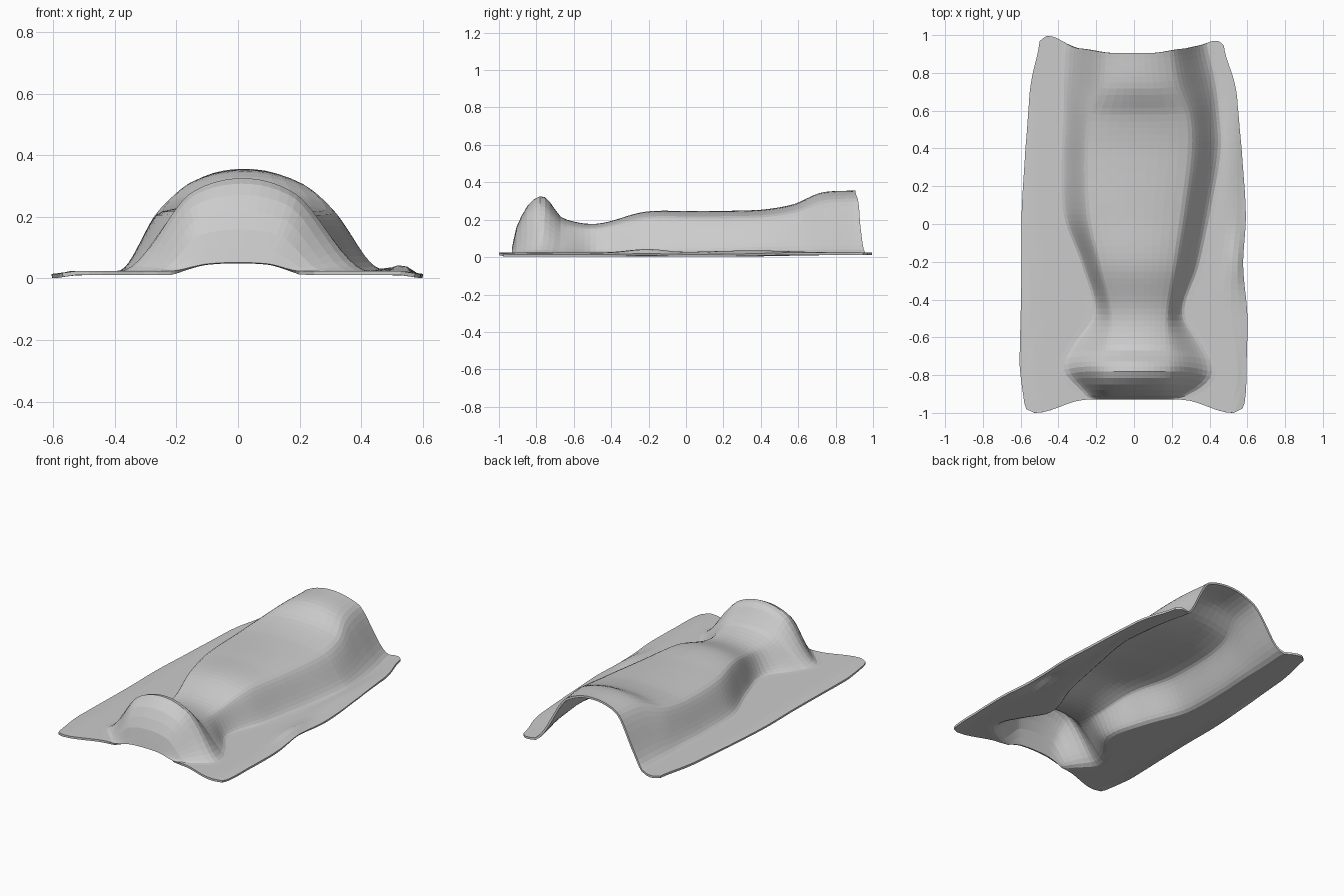
import bpy, bmesh, math

if "Cube" in bpy.data.objects:
    bpy.data.objects.remove(bpy.data.objects["Cube"])

# Cross-section stations along the length:
# y, hem left, base left, shoulder left, shoulder right, base right, hem right, crown height
STATIONS = [
    (-.93, -.570, -.22, -.09, .09, .20, .575, .052),
    (-.91, -.580, -.25, -.12, .13, .27, .585, .16),
    (-.85, -.590, -.30, -.14, .16, .35, .593, .275),
    (-.78, -.600, -.36, -.14, .17, .41, .595, .33),
    (-.73, -.605, -.37, -.13, .16, .41, .595, .30),
    (-.67, -.605, -.34, -.13, .17, .38, .598, .21),
    (-.48, -.600, -.21, -.12, .17, .26, .600, .178),
    (-.22, -.595, -.27, -.18, .21, .34, .578, .243),
    (.05, -.595, -.37, -.24, .25, .40, .592, .246),
    (.40, -.575, -.38, -.25, .29, .46, .570, .253),
    (.58, -.560, -.37, -.23, .28, .45, .553, .283),
    (.72, -.545, -.37, -.17, .22, .43, .535, .345),
    (.91, -.500, -.36, -.15, .19, .385, .475, .356),
]
FLAT = .024
SPANS = (8, 10, 10, 10, 8)   # columns: hem, slope, crown, slope, hem


def catmull(p0, p1, p2, p3, t):
    m1, m2 = (p2 - p0) / 2, (p3 - p1) / 2
    return ((2*t**3 - 3*t*t + 1) * p1 + (t**3 - 2*t*t + t) * m1
            + (3*t*t - 2*t**3) * p2 + (t**3 - t*t) * m2)


def smooth(t):
    t = max(0, min(1, t))
    return t * t * (3 - 2 * t)


def rows():
    n = len(STATIONS)
    for i in range(n - 1):
        q = [STATIONS[max(0, min(n - 1, i + k))] for k in (-1, 0, 1, 2)]
        steps = max(2, round((q[2][0] - q[1][0]) / .033))
        for s in range(steps):
            t = s / steps
            r = [catmull(a, b, c, d, t) for a, b, c, d in zip(*q)]
            r[0] = q[1][0] + (q[2][0] - q[1][0]) * t
            yield r
    yield list(STATIONS[-1])


def section(r):
    """Points across the cloth: flat hem, rising slope, crowned top."""
    y, *edges, h = r
    rise = h - FLAT
    for k, count in enumerate(SPANS):
        for s in range(count + (k == 4)):
            t = s / count
            x = edges[k] + (edges[k + 1] - edges[k]) * t
            if k in (1, 3):
                u = t if k == 1 else 1 - t
                f = .87 * (.5 * u + .5 * smooth(u) + .15 * u * (1 - u) * (2 * u - 1))
            elif k == 2:
                f = .87 + .13 * (1 - abs(2 * t - 1) ** 2.2)
            else:
                f = 0
            yield x, y, FLAT + rise * f


def drape(x, y, z):
    """Flares the corners lengthwise and adds soft folds along the hem."""
    if y > .5:
        a = abs(x + .01)
        end = .905 + .025 * smooth((a - .1) / .2) + .065 * smooth((a - .28) / .16)
        end -= .03 * smooth((a - .45) / .05) + (.025 if x > 0 else 0) * smooth((a - .3) / .1)
        y = .5 + (y - .5) * (end - .5) / .41
    elif y < -.5:
        end = .93 + .07 * smooth((abs(x) - .25) / .27) - .03 * smooth((abs(x) - .54) / .05)
        y = -.5 + (y + .5) * (end - .5) / .43
    z += .025 * math.exp(-((x - .53) / .035) ** 2 - ((y + .22) / .14) ** 2)
    z += .012 * math.exp(-((x - .50) / .05) ** 2 - ((y - .35) / .3) ** 2)
    z -= .009 * smooth((abs(x) - .54) / .05)
    return x, y, z


# Draped sheet surface
bm = bmesh.new()
grid = [[bm.verts.new(drape(*p)) for p in section(r)] for r in rows()]
for a, b in zip(grid, grid[1:]):
    for j in range(len(a) - 1):
        bm.faces.new((a[j], a[j + 1], b[j + 1], b[j]))
for _ in range(2):
    inner = [v for v in bm.verts if not v.is_boundary]
    bmesh.ops.smooth_vert(bm, verts=inner, factor=.35,
                          use_axis_x=True, use_axis_y=True, use_axis_z=True)
mesh = bpy.data.meshes.new("draped_sheet")
bm.to_mesh(mesh)
bm.free()
sheet = bpy.data.objects.new("draped_sheet", mesh)
bpy.context.collection.objects.link(sheet)

# Cloth thickness
mod = sheet.modifiers.new("thickness", 'SOLIDIFY')
mod.thickness = .013
mod.offset = -1
